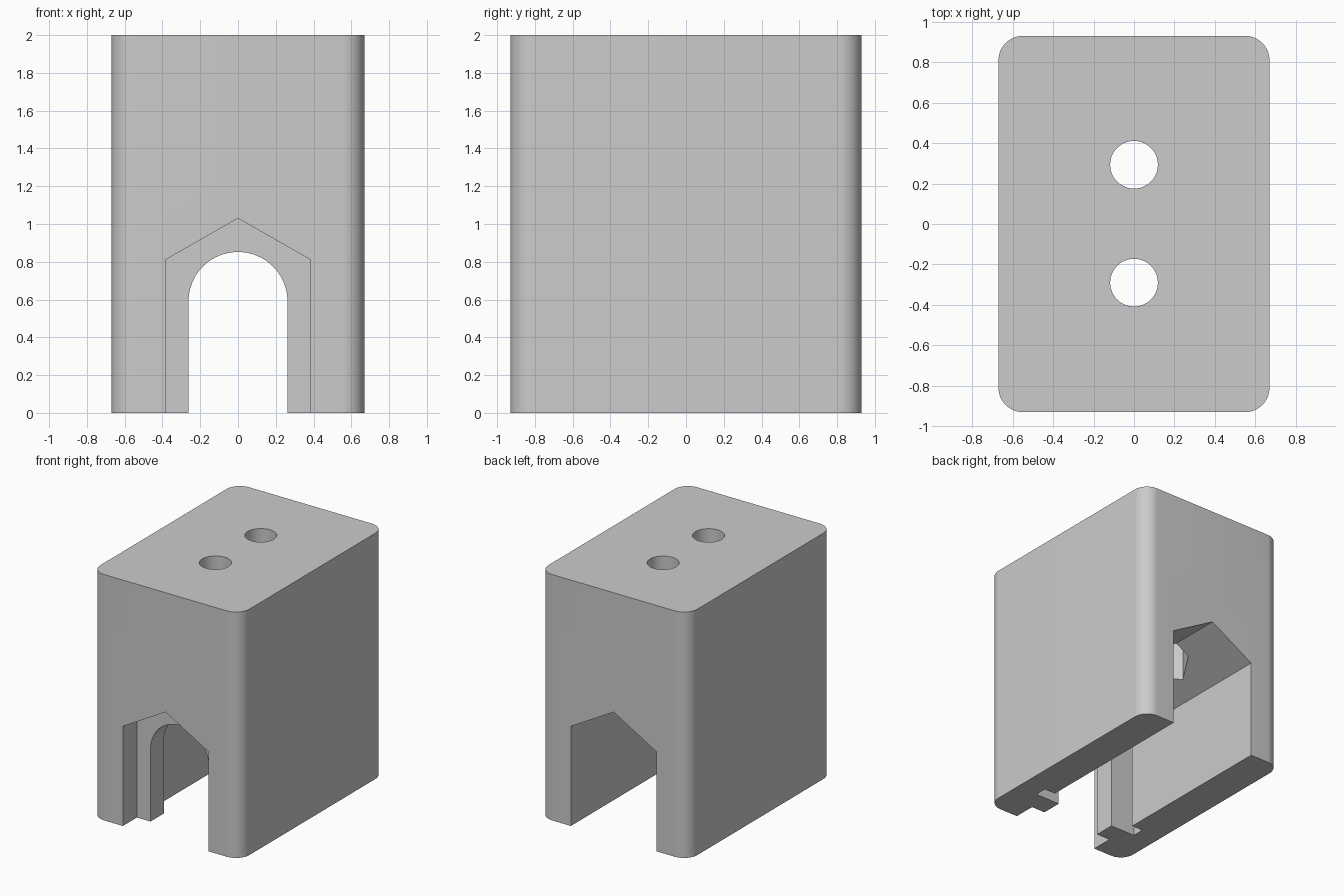
import bpy, bmesh, math
from mathutils import Matrix

cube = bpy.data.objects.get("Cube")
if cube:
    bpy.data.objects.remove(cube, do_unlink=True)

HX, HY, TOP = 0.67, 0.93, 2.0      # half width, half depth, height
CORNER = 0.12
WALL_FRONT, WALL_BACK, SLOT_BACK = -0.75, -0.58, -0.48
BELOW = -0.2

grey = bpy.data.materials.new("plain_grey")
grey.use_nodes = True
grey.diffuse_color = (0.6, 0.6, 0.6, 1)
grey.node_tree.nodes["Principled BSDF"].inputs["Base Color"].default_value = (0.6, 0.6, 0.6, 1)


def arc(cx, cy, r, start, end, steps):
    """Points on a circular arc, angles in degrees."""
    angles = [math.radians(start + (end - start) * i / steps) for i in range(steps + 1)]
    return [(cx + r * math.cos(a), cy + r * math.sin(a)) for a in angles]


def prism(name, outline, low, high, along_y=False):
    """Extrude a 2D outline along z (outline in xy) or along y (outline in xz)."""
    bm = bmesh.new()
    face = bm.faces.new([bm.verts.new((a, b, 0)) for a, b in outline])
    out = bmesh.ops.extrude_face_region(bm, geom=[face])
    moved = [v for v in out["geom"] if isinstance(v, bmesh.types.BMVert)]
    bmesh.ops.translate(bm, verts=moved, vec=(0, 0, high - low))
    shift = Matrix.Translation((0, 0, low))
    if along_y:
        shift = Matrix.Translation((0, high, 0)) @ Matrix.Rotation(math.pi / 2, 4, 'X')
    bmesh.ops.transform(bm, matrix=shift, verts=bm.verts)
    bmesh.ops.recalc_face_normals(bm, faces=bm.faces)
    mesh = bpy.data.meshes.new(name)
    bm.to_mesh(mesh)
    bm.free()
    mesh.materials.append(grey)
    obj = bpy.data.objects.new(name, mesh)
    bpy.context.collection.objects.link(obj)
    return obj


def gable(half, shoulder, peak):
    """House-shaped outline, open below the base."""
    return [(-half, BELOW), (half, BELOW), (half, shoulder), (0, peak), (-half, shoulder)]


# Block with rounded vertical corners
outline = []
for sx, sy, start in ((1, 1, 0), (-1, 1, 90), (-1, -1, 180), (1, -1, 270)):
    outline += arc(sx * (HX - CORNER), sy * (HY - CORNER), CORNER, start, start + 90, 12)
block = prism("block", outline, 0, TOP)

# Gabled tunnel, split by a thin wall with an arched doorway and a wider slot behind it
tunnel = gable(0.385, 0.81, 1.03)
arch = [(-0.262, BELOW), (0.262, BELOW)] + arc(0, 0.59, 0.262, 0, 180, 40)
cutters = [
    prism("slot_cutter", gable(0.485, 0.865, 1.145), WALL_BACK, SLOT_BACK, True),
    prism("front_recess_cutter", tunnel, -1.1, WALL_FRONT, True),
    prism("tunnel_cutter", tunnel, (WALL_BACK + SLOT_BACK) / 2, 1.1, True),
    prism("arch_cutter", arch, WALL_FRONT - 0.1, WALL_BACK + 0.04, True),
]

# Bolt holes from the top, opening into hexagonal nut pockets above the tunnel
for name, y in (("back", 0.293), ("front", -0.29)):
    cutters.append(prism(name + "_pocket_cutter", arc(0, y, 0.24, 0, 300, 5), 0.7, 1.5))
    cutters.append(prism(name + "_hole_cutter", arc(0, y, 0.118, 0, 352.5, 47), 1.4, 2.2))

bpy.ops.object.select_all(action='DESELECT')
bpy.context.view_layer.objects.active = block
block.select_set(True)
for cutter in cutters:
    cutter.hide_render = True
    mod = block.modifiers.new(cutter.name, 'BOOLEAN')
    mod.operation, mod.solver, mod.object = 'DIFFERENCE', 'EXACT', cutter
    bpy.ops.object.modifier_apply(modifier=mod.name)
    bpy.data.objects.remove(cutter, do_unlink=True)

bpy.ops.object.shade_smooth_by_angle(angle=math.radians(25))
